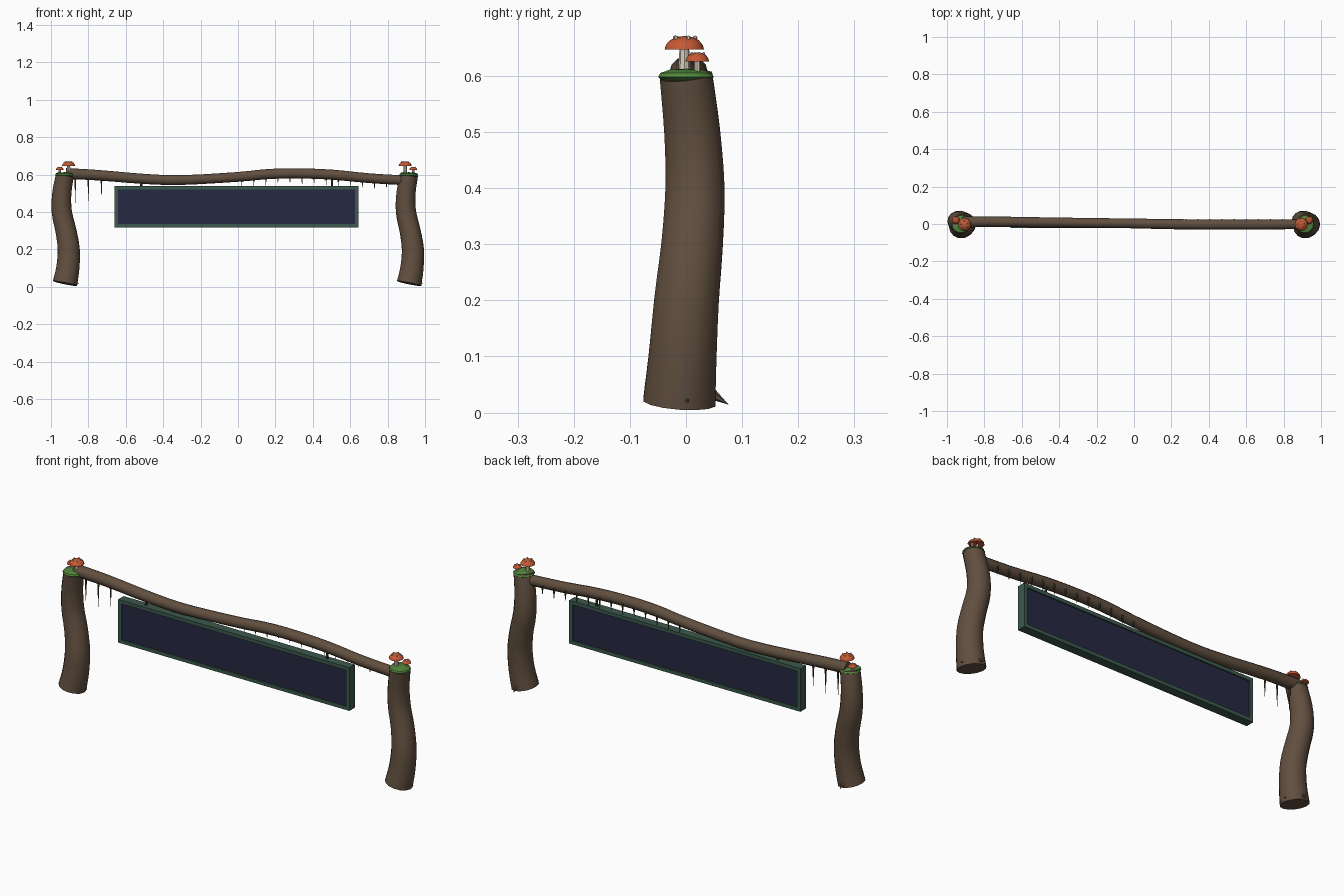
import bpy, bmesh, math
from mathutils import Vector

if "Cube" in bpy.data.objects:
    bpy.data.objects.remove(bpy.data.objects["Cube"])


def material(name, rgb):
    m = bpy.data.materials.new(name)
    m.diffuse_color = (*rgb, 1)
    m.use_nodes = True
    m.node_tree.nodes["Principled BSDF"].inputs["Base Color"].default_value = m.diffuse_color
    return m


BARK = material("bark", (0.12, 0.078, 0.05))
MOSS = material("moss", (0.085, 0.24, 0.045))
CAP = material("cap_red", (0.56, 0.1, 0.035))
STEM = material("stem_cream", (0.68, 0.6, 0.47))
FRAME = material("frame_green", (0.045, 0.1, 0.075))
PANEL = material("panel_navy", (0.019, 0.022, 0.055))
VINE = material("vine", (0.06, 0.065, 0.03))


def finish(bm, name, mat, angle=40):
    bmesh.ops.recalc_face_normals(bm, faces=bm.faces)
    me = bpy.data.meshes.new(name)
    bm.to_mesh(me)
    bm.free()
    ob = bpy.data.objects.new(name, me)
    bpy.context.collection.objects.link(ob)
    me.materials.append(mat)
    bpy.ops.object.select_all(action='DESELECT')
    ob.select_set(True)
    bpy.context.view_layer.objects.active = ob
    bpy.ops.object.shade_smooth_by_angle(angle=math.radians(angle))
    return ob


def smooth_path(pts, sub=3):
    # Catmull-Rom through (x, y, z, radius) points
    p = [Vector(q) for q in pts]
    p = [2 * p[0] - p[1]] + p + [2 * p[-1] - p[-2]]
    out = []
    for a, b, c, d in zip(p, p[1:], p[2:], p[3:]):
        for k in range(sub):
            t = k / sub
            out.append(0.5 * (2 * b + (c - a) * t + (2 * a - 5 * b + 4 * c - d) * t * t
                              + (3 * b - a - 3 * c + d) * t ** 3))
    return out + [p[-2]]


def tube(name, pts, mat, sides, ref):
    bm = bmesh.new()
    path, rings = smooth_path(pts), []
    for i, q in enumerate(path):
        tan = (path[min(i + 1, len(path) - 1)] - path[max(i - 1, 0)]).xyz.normalized()
        u = tan.cross(Vector(ref)).normalized()
        v = tan.cross(u)
        rings.append([bm.verts.new(q.xyz + q.w * (u * math.cos(a) + v * math.sin(a)))
                      for a in (math.tau * k / sides for k in range(sides))])
    for r, s in zip(rings, rings[1:]):
        for k in range(sides):
            bm.faces.new((r[k], r[k - 1], s[k - 1], s[k]))
    bm.faces.new(rings[0])
    bm.faces.new(rings[-1])
    return finish(bm, name, mat)


def lathe(name, profile, loc, mat, sides=12):
    bm = bmesh.new()
    vs = [bm.verts.new((r, 0, z)) for r, z in profile]
    es = [bm.edges.new(e) for e in zip(vs, vs[1:])]
    bmesh.ops.spin(bm, geom=vs + es, cent=(0, 0, 0), axis=(0, 0, 1),
                   angle=math.tau, steps=sides)
    bmesh.ops.remove_doubles(bm, verts=bm.verts, dist=1e-5)
    bmesh.ops.translate(bm, verts=bm.verts, vec=loc)
    return finish(bm, name, mat)


def spike(name, base, tip, r, mat, sides=6):
    base, tip = Vector(base), Vector(tip)
    d = tip - base
    bm = bmesh.new()
    bmesh.ops.create_cone(bm, cap_ends=True, segments=sides, radius1=r, radius2=0, depth=d.length)
    bmesh.ops.rotate(bm, verts=bm.verts, matrix=d.to_track_quat('Z', 'Y').to_matrix())
    bmesh.ops.translate(bm, verts=bm.verts, vec=(base + tip) / 2)
    return finish(bm, name, mat)


def box(name, x0, x1, y0, y1, z0, z1, mat):
    bm = bmesh.new()
    bmesh.ops.create_cube(bm, size=1)
    bmesh.ops.scale(bm, verts=bm.verts, vec=(x1 - x0, y1 - y0, z1 - z0))
    bmesh.ops.translate(bm, verts=bm.verts, vec=((x0 + x1) / 2, (y0 + y1) / 2, (z0 + z1) / 2))
    return finish(bm, name, mat, 30)


def mushroom(name, x, y, z0, zc, r, h):
    lathe(name + "_stem", [(0, z0), (r * .33, z0), (r * .24, zc + h * .2), (0, zc + h * .2)],
          (x, y, 0), STEM, 8)
    lathe(name + "_cap", [(0, 0), (r, 0), (r * .95, h * .3), (r * .75, h * .68),
                          (r * .4, h * .93), (0, h)], (x, y, zc), CAP)
    for k in range(5):
        a = math.tau * k / 5 + 0.4
        bm = bmesh.new()
        bmesh.ops.create_uvsphere(bm, u_segments=6, v_segments=4, radius=r * .12)
        bmesh.ops.translate(bm, verts=bm.verts, vec=(x + r * .55 * math.cos(a),
                                                     y + r * .55 * math.sin(a), zc + h * .86))
        finish(bm, name + "_spot", STEM)


# Posts: the same curved trunk on both sides
trunk = [(-.005, -.012, .018, .066), (.01, -.006, .1, .062), (.015, .001, .2, .059),
         (0, .011, .3, .056), (-.022, .016, .4, .054), (-.022, .011, .5, .051),
         (-.005, 0, .6, .048)]
for side, cx, s in (("left", -.92, -1), ("right", .92, 1)):
    tube(side + "_post", [(cx + x, y, z, r) for x, y, z, r in trunk], BARK, 14, (0, 1, 0))
    # Root stubs
    spike(side + "_root", (cx, .035, .04), (cx, .076, .014), .014, BARK)
    spike(side + "_root", (cx + .03, .002, .03), (cx + .071, .002, .018), .012, BARK)
    # Moss cushion and mushrooms
    lathe(side + "_moss", [(0, .59), (.042, .591), (.051, .598), (.047, .605),
                           (.03, .611), (0, .613)], (cx - .007, 0, 0), MOSS, 14)
    mushroom(side + "_big_mushroom", -.006 + s * .9, -.003, .6, .647, .035, .024)
    mushroom(side + "_small_mushroom", -.008 + s * .945, .02, .6, .626, .021, .016)

# Beam
beam = [(-.92, .01, .606, .029), (-.75, .012, .597, .028), (-.5, .009, .577, .027),
        (-.3, .007, .571, .026), (0, .003, .588, .026), (.15, 0, .602, .027),
        (.3, -.002, .607, .027), (.5, -.003, .6, .027), (.7, -.003, .581, .026),
        (.92, -.001, .568, .026)]
tube("beam", beam, BARK, 12, (0, 0, 1))


def beam_z(x):
    for a, b in zip(beam, beam[1:]):
        if a[0] <= x <= b[0]:
            return a[2] + (b[2] - a[2]) * (x - a[0]) / (b[0] - a[0])


# Hanging vines, longest beside the left post
for x, drop in ((-.87, .16), (-.8, .16), (-.73, .13)):
    spike("vine", (x, .018, beam_z(x) - .01), (x, .018, beam_z(x) - drop), .006, VINE)
for k in range(13):
    x = .02 + k * .0645
    spike("vine", (x, .021, beam_z(x) - .005), (x, .021, beam_z(x) - .055 - .006 * (k % 3)),
          .006, VINE)

# Sign board: panel, frame bars and hangers
X0, X1, Z0, Z1, T, D = -.66, .643, .318, .538, .018, .022
box("sign_panel", X0 + T / 2, X1 - T / 2, -.016, .016, Z0 + T / 2, Z1 - T / 2, PANEL)
box("frame_bottom", X0, X1, -D, D, Z0, Z0 + T, FRAME)
box("frame_top", X0, X1, -D, D, Z1 - T, Z1, FRAME)
box("frame_left", X0, X0 + T, -D, D, Z0 + T, Z1 - T, FRAME)
box("frame_right", X1 - T, X1, -D, D, Z0 + T, Z1 - T, FRAME)
for x in (-.517, .502):
    lathe("hanger", [(0, Z1 - .01), (.006, Z1 - .01), (.006, .585), (0, .585)], (x, 0, 0), VINE, 8)
